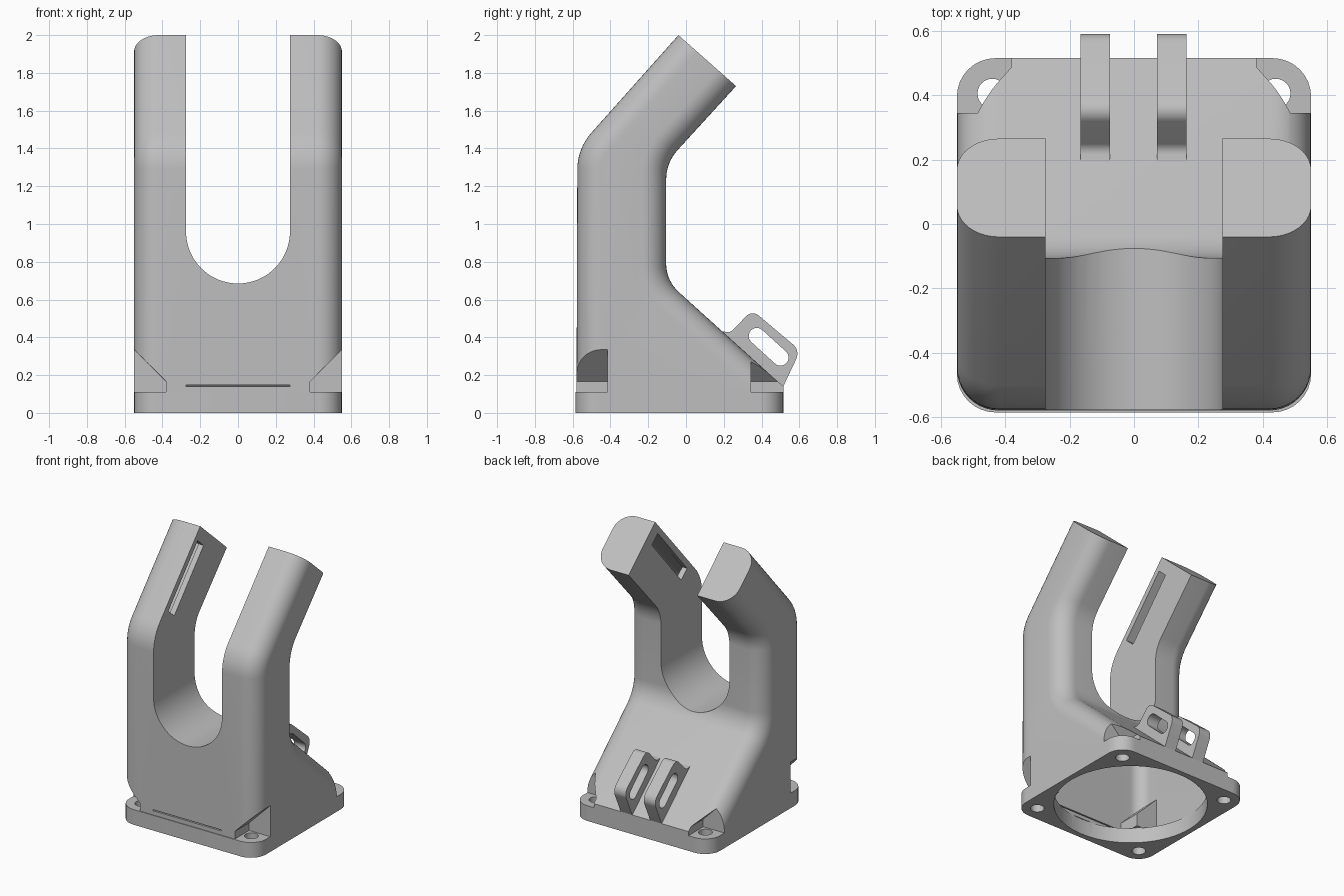
import bpy, bmesh, math
from mathutils import Vector

cube = bpy.data.objects.get("Cube")
if cube:
    bpy.data.objects.remove(cube, do_unlink=True)

grey = bpy.data.materials.new("light grey plastic")
grey.use_nodes = True
COLOUR = (0.52, 0.52, 0.52, 1)
grey.diffuse_color = COLOUR
grey.node_tree.nodes["Principled BSDF"].inputs["Base Color"].default_value = COLOUR

HALF, WALL, ROUND, MID_Y, FLANGE = 0.55, 0.04, 0.13, -0.035, 0.11


def loft(name, loops):
    """Bridge equal-length vertex loops and cap both ends."""
    bm = bmesh.new()
    rings = [[bm.verts.new(p) for p in loop] for loop in loops]
    n = len(rings[0])
    for a, b in zip(rings, rings[1:]):
        for i in range(n):
            j = (i + 1) % n
            bm.faces.new((a[i], a[j], b[j], b[i]))
    bm.faces.new(rings[0])
    bm.faces.new(rings[-1])
    bmesh.ops.recalc_face_normals(bm, faces=bm.faces)
    mesh = bpy.data.meshes.new(name)
    bm.to_mesh(mesh)
    bm.free()
    mesh.materials.append(grey)
    ob = bpy.data.objects.new(name, mesh)
    bpy.context.collection.objects.link(ob)
    return ob


def prism(name, pts, axis, lo, hi):
    """Extrude a 2D outline along one axis."""
    place = {"x": lambda p, t: (t, p[0], p[1]),
             "y": lambda p, t: (p[0], t, p[1]),
             "z": lambda p, t: (p[0], p[1], t)}[axis]
    return loft(name, [[place(p, t) for p in pts] for t in (lo, hi)])


def boolean(target, tool, op="DIFFERENCE"):
    mod = target.modifiers.new("bool", "BOOLEAN")
    mod.object, mod.operation, mod.solver = tool, op, "EXACT"
    bpy.context.view_layer.objects.active = target
    bpy.ops.object.modifier_apply(modifier=mod.name)
    bpy.data.objects.remove(tool, do_unlink=True)


def arc(cx, cy, r, start, end, n):
    angles = [math.radians(start + (end - start) * i / n) for i in range(n + 1)]
    return [(cx + r * math.cos(a), cy + r * math.sin(a)) for a in angles]


def circle(cx, cy, r, n=48):
    return arc(cx, cy, r, 0, 360, n)[:-1]


def fillet(corners, n=8):
    """Round corners given as (u, v, setback)."""
    out = []
    for i, (u, v, s) in enumerate(corners):
        p = Vector((u, v))
        if s == 0:
            out.append(p)
            continue
        a = (Vector(corners[i - 1][:2]) - p).normalized()
        b = (Vector(corners[(i + 1) % len(corners)][:2]) - p).normalized()
        half = a.angle(b) / 2
        centre = p + (a + b).normalized() * s / math.cos(half)
        r0, r1 = p + a * s - centre, p + b * s - centre
        w = r0.angle(r1)
        for k in range(n + 1):
            t = k / n
            out.append(centre + (r0 * math.sin((1 - t) * w) + r1 * math.sin(t * w)) / math.sin(w))
    return out


def inset(pts, dist):
    """Offset a clockwise outline inwards, with one distance per edge."""
    n, out = len(pts), []
    for i in range(n):
        d0 = (pts[i] - pts[i - 1]).normalized()
        d1 = (pts[(i + 1) % n] - pts[i]).normalized()
        n0, n1 = Vector((d0.y, -d0.x)), Vector((d1.y, -d1.x))
        a, b = dist[i - 1], dist[i]
        det = n0.x * n1.y - n0.y * n1.x
        if abs(det) < 1e-5:
            out.append(pts[i] + n0 * a)
        else:
            out.append(pts[i] + Vector((a * n1.y - b * n0.y, b * n0.x - a * n1.x)) / det)
    return out


def duct(name, bottom, wall):
    """Bent duct with rounded long edges, shrunk by a wall thickness."""
    pts = fillet([(-0.58, bottom, 0), (-0.575, 1.40, 0.11), (-0.04, 2.0, 0),
                  (0.265, 1.73, 0), (-0.105, 1.325, 0.09), (-0.105, 0.70, 0.09),
                  (0.515, 0.14, 0), (0.515, bottom, 0)])
    n = len(pts)
    pts = inset(pts, [wall] * n)
    cap = max(range(n), key=lambda i: pts[i].y)
    r, half, steps = ROUND - wall, HALF - wall, 10
    side = []
    for k in range(steps + 1):
        a = math.pi / 2 * k / steps
        d = r * (1 - math.sin(a))
        dist = [0 if i in (cap, n - 1) else d for i in range(n)]
        side.append((half - r * (1 - math.cos(a)), inset(pts, dist)))
    layers = [(-x, p) for x, p in side] + side[::-1]
    return loft(name, [[(x, q.x, q.y) for q in p] for x, p in layers])


def cut_gap_and_corners(ob, grow):
    """Remove the U gap and the four screw recesses."""
    r = 0.275 + grow
    gap = [(-r, 2.3)] + arc(0, 0.96, r, 180, 360, 40) + [(r, 2.3)]
    boolean(ob, prism("gap_cutter", gap, "y", -1, 1))
    e = 0.38 - grow
    for sx in (-1, 1):
        wedge = [(sx * e, 0.05), (sx * 0.8, 0.05), (sx * 0.8, 0.585 + 2 * grow), (sx * e, 0.165 + grow)]
        for sy in (-1, 1):
            ends = sorted((MID_Y + sy * e, MID_Y + sy * 0.8))
            boolean(ob, prism("recess_cutter", wedge, "y", *ends))


def square(h, r):
    """Rounded square outline centred on the inlet."""
    return [p for sx, sy, s in ((1, 1, 0), (-1, 1, 90), (-1, -1, 180), (1, -1, 270))
            for p in arc(sx * (h - r), MID_Y + sy * (h - r), r, s, s + 90, 8)]


# Outer duct with its two arms, joined to the mounting flange
body = duct("duct_body", 0, 0)
cut_gap_and_corners(body, 0)
boolean(body, prism("flange", square(HALF, 0.12), "z", 0, FLANGE), "UNION")

# Hollow interior and round inlet
cavity = duct("cavity", -0.3, WALL)
boolean(cavity, prism("cavity_limit", [(-1, -1), (1, -1), (1, 1), (-1, 1)], "z", FLANGE, 3), "INTERSECT")
cut_gap_and_corners(cavity, WALL)
boolean(body, cavity)
boolean(body, prism("inlet_cutter", circle(0, MID_Y, 0.51, 72), "z", -0.1, FLANGE + 0.004))

# Screw holes
for sx in (-1, 1):
    for sy in (-1, 1):
        boolean(body, prism("screw_cutter", circle(sx * 0.44, MID_Y + sy * 0.44, 0.046, 24), "z", -0.1, 0.13))

# Thin slit across the front wall
boolean(body, prism("slit_cutter", [(-0.7, 0.14), (-0.5, 0.14), (-0.5, 0.148), (-0.7, 0.148)], "x", -0.275, 0.275))

# Air outlets on the inner faces of the arms
tip, along, across = Vector((-0.04, 2.0)), Vector((0.66, 0.75)), Vector((0.75, -0.66))
outlet = [tip + along * a + across * b for a, b in ((-0.6, 0.04), (-0.09, 0.04), (-0.09, 0.13), (-0.6, 0.13))]
boolean(body, prism("outlet_cutter", outlet, "x", -0.35, 0.35))

# Slotted mounting tabs on the rear slope
tab = fillet([(0.18, 0.42, 0), (0.19, 0.432, 0), (0.235, 0.425, 0.02), (0.35, 0.545, 0.045),
              (0.605, 0.33, 0.05), (0.515, 0.14, 0), (0.50, 0.13, 0)])
slot = arc(0.375, 0.407, 0.043, 48, 228, 12) + arc(0.50, 0.293, 0.043, 228, 408, 12)
parts = [body]
for side, x in (("left", 0.117), ("right", -0.12)):
    ob = prism(side + "_tab", tab, "x", x - 0.046, x + 0.046)
    boolean(ob, prism("slot_cutter", slot, "x", x - 0.1, x + 0.1))
    parts.append(ob)

# Smooth the curved faces and keep hard edges
bpy.ops.object.select_all(action="DESELECT")
for ob in parts:
    ob.select_set(True)
bpy.context.view_layer.objects.active = body
bpy.ops.object.shade_smooth_by_angle(angle=math.radians(25))
